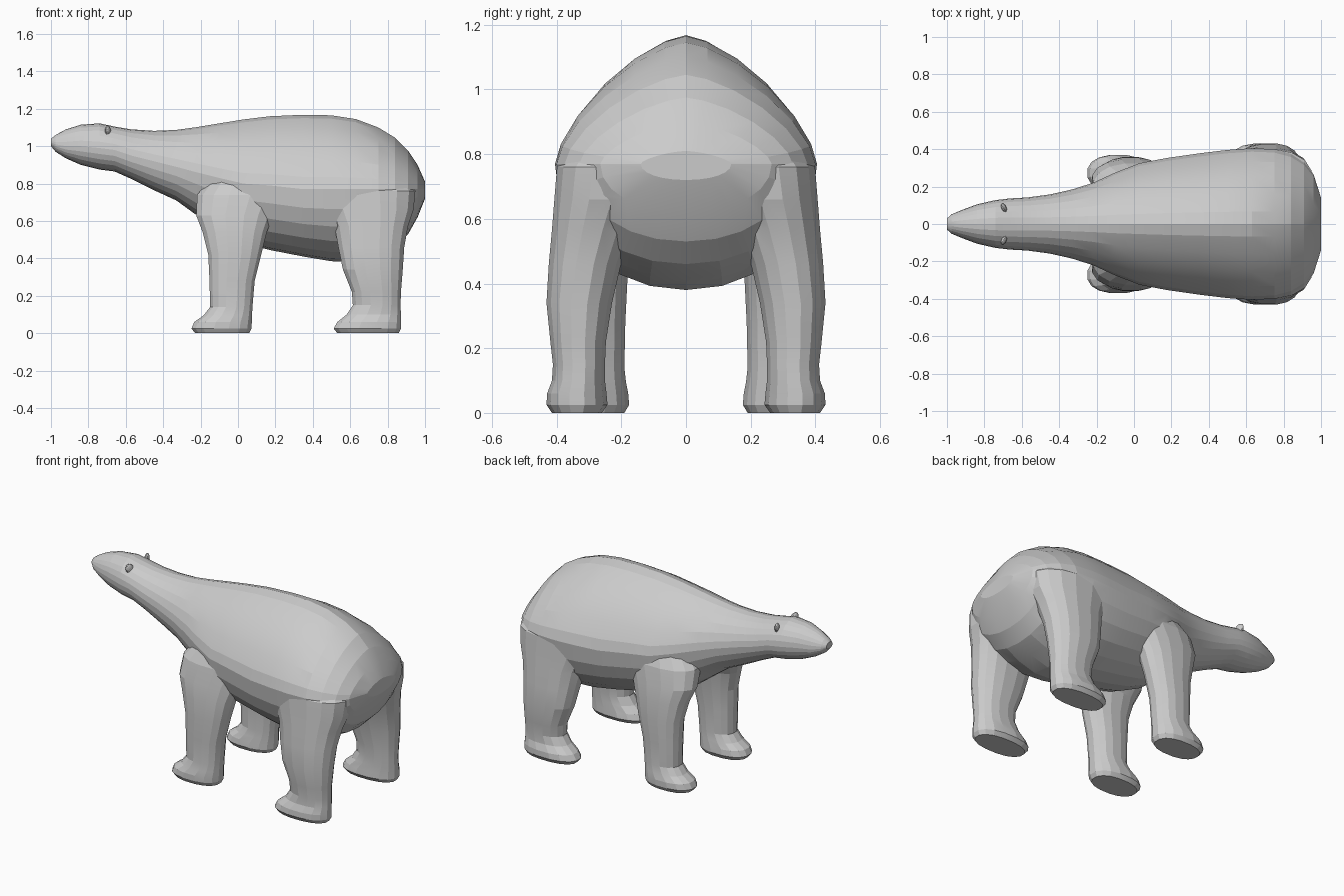
import bpy, bmesh
from math import cos, sin, tau, copysign

if "Cube" in bpy.data.objects:
    bpy.data.objects.remove(bpy.data.objects["Cube"])


def power_curve(t, p):
    """Unit superellipse point; p = 2 is a circle, higher is squarer."""
    f = lambda v: copysign(abs(v) ** (2 / p), v)
    return f(cos(t)), f(sin(t))


def loft(name, rings):
    """Skin a list of equal-length rings and cap both ends."""
    bm = bmesh.new()
    vs = [[bm.verts.new(p) for p in r] for r in rings]
    n = len(vs[0])
    for a, b in zip(vs, vs[1:]):
        for i in range(n):
            j = (i + 1) % n
            bm.faces.new((a[i], a[j], b[j], b[i]))
    bm.faces.new(vs[0])
    bm.faces.new(vs[-1])
    bmesh.ops.recalc_face_normals(bm, faces=bm.faces)
    me = bpy.data.meshes.new(name)
    bm.to_mesh(me)
    bm.free()
    ob = bpy.data.objects.new(name, me)
    bpy.context.collection.objects.link(ob)
    return ob


# Torso, neck and head: x, top z, bottom z, half width, z of widest point
BODY = [
    (-1.0, 1.04, 1.0, .03, 1.02), (-.975, 1.06, .97, .052, 1.01),
    (-.92, 1.09, .935, .075, 1.0), (-.84, 1.115, .90, .105, 1.0),
    (-.74, 1.122, .875, .128, .99), (-.66, 1.105, .865, .137, .98),
    (-.57, 1.09, .825, .142, .95), (-.45, 1.082, .765, .158, .92),
    (-.33, 1.087, .71, .185, .89), (-.22, 1.102, .63, .22, .86),
    (-.1, 1.122, .54, .275, .83), (.03, 1.143, .48, .325, .80),
    (.17, 1.16, .445, .352, .79), (.35, 1.168, .41, .378, .77),
    (.5, 1.165, .385, .396, .77), (.63, 1.145, .38, .405, .77),
    (.75, 1.10, .415, .40, .77), (.84, 1.045, .46, .375, .77),
    (.91, .975, .53, .33, .77), (.96, .90, .62, .265, .77), (1.0, .81, .72, .14, .77),
]


def body_ring(x, top, bot, w, mid, n=24):
    pts = []
    for i in range(n):
        t = tau * i / n
        k = min(1, max(0, (x + .7) / .7))
        c, s = power_curve(t, (2 - .5 * k) if sin(t) > 0 else 2.1)
        pts.append((x, w * c, mid + s * ((top - mid) if s > 0 else (mid - bot))))
    return pts


body = loft("bear_body", [body_ring(*r) for r in BODY])

# Legs: z, front x, back x, inner y, outer y
FRONT = [(0, -.23, .06, .19, .355), (.025, -.25, .073, .175, .37), (.06, -.235, .075, .178, .37),
         (.095, -.185, .076, .185, .362), (.14, -.15, .078, .19, .355), (.28, -.153, .09, .187, .358),
         (.42, -.16, .125, .18, .36), (.54, -.19, .155, .16, .356), (.63, -.225, .19, .12, .345),
         (.74, -.22, .24, .06, .325), (.86, -.12, .2, .05, .27)]
HIND = [(0, .53, .86, .26, .415), (.025, .51, .873, .242, .432), (.06, .53, .873, .245, .43),
        (.1, .58, .872, .25, .415), (.15, .613, .87, .25, .412), (.22, .608, .872, .247, .42),
        (.34, .56, .882, .228, .432), (.46, .535, .89, .2, .425), (.57, .515, .91, .16, .415),
        (.66, .47, .94, .12, .408), (.76, .44, .95, .1, .4), (.88, .5, .88, .08, .31)]


def leg_ring(z, x0, x1, y0, y1, side, n=16):
    pts = []
    for i in range(n):
        c, s = power_curve(tau * (i + .5) / n, 2.3)
        pts.append(((x0 + x1) / 2 + (x1 - x0) / 2 * c * 1.01,
                    side * ((y0 + y1) / 2 + (y1 - y0) / 2 * s * 1.01), z))
    return pts


parts = []
for label, table in (("front", FRONT), ("hind", HIND)):
    for side in (-1, 1):
        parts.append(loft(f"{label}_leg", [leg_ring(*r, side) for r in table]))

# Fuse the legs into the body so there is one skin
bpy.context.view_layer.objects.active = body
for leg in parts:
    m = body.modifiers.new("join", 'BOOLEAN')
    m.operation, m.solver, m.object = 'UNION', 'EXACT', leg
    bpy.ops.object.modifier_apply(modifier=m.name)
    bpy.data.objects.remove(leg)

# Small rounded ears lying against the head
for side in (-1, 1):
    bpy.ops.mesh.primitive_uv_sphere_add(segments=12, ring_count=8, radius=1,
                                         location=(-.695, side * .085, 1.08),
                                         rotation=(-side * .6, 0, side * .35))
    ear = bpy.context.object
    ear.name = "ear"
    ear.scale = (.014, .026, .034)

# Gentle smoothing that keeps the faceted planes
for ob in list(bpy.context.collection.objects):
    bpy.ops.object.select_all(action='DESELECT')
    ob.select_set(True)
    bpy.context.view_layer.objects.active = ob
    bpy.ops.object.shade_smooth_by_angle(angle=.2)
